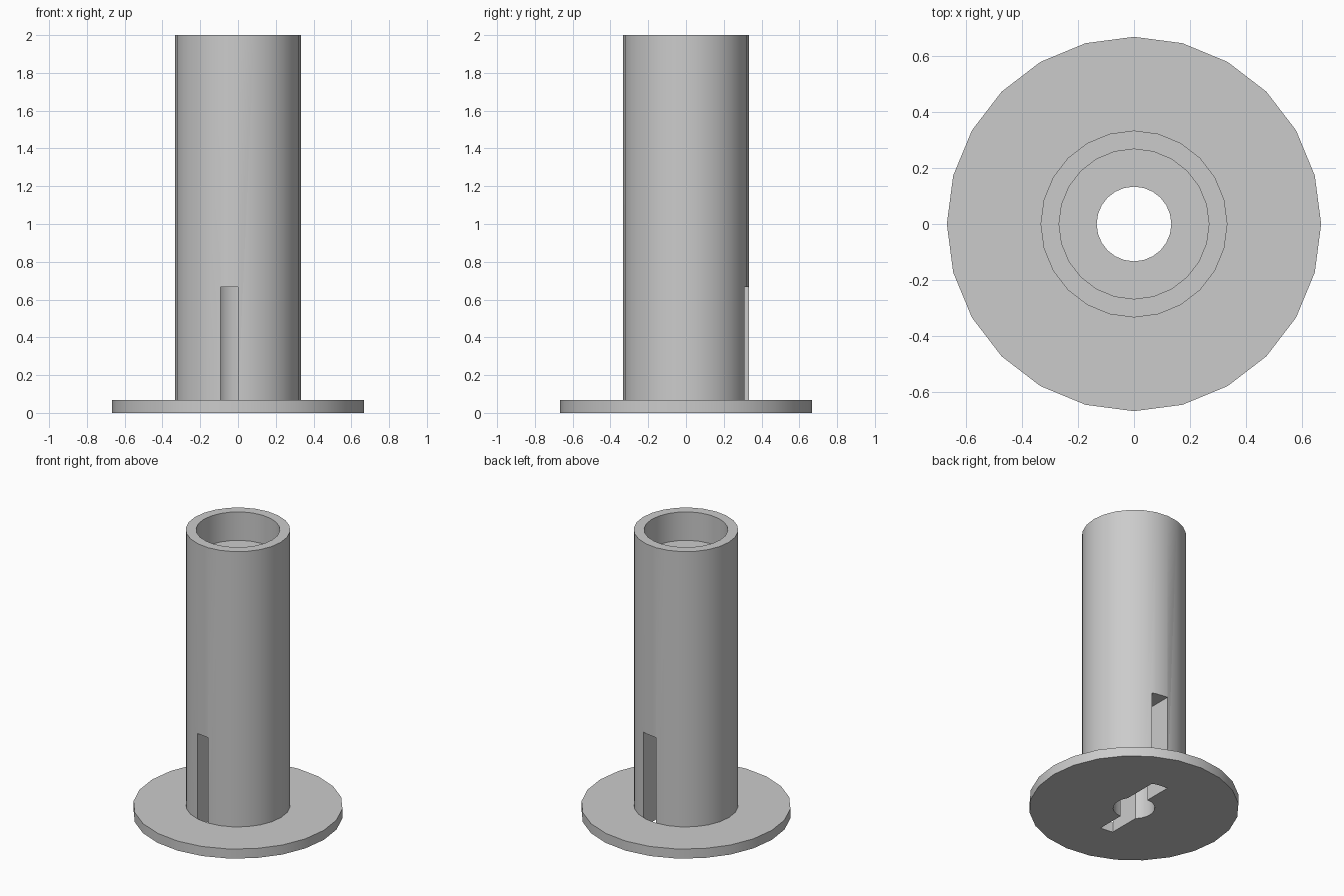
import bpy, bmesh
from math import sin, cos, pi, radians, sqrt

SIDES = 24
R_TUBE, R_FLANGE, R_CUP, R_BORE = 0.333, 0.667, 0.267, 0.133
H_FLANGE, H_SLOT, H_CUP = 0.067, 0.667, 1.8
SLOT_BACK, SLOT_FRONT = 0.112, 0.092

cube = bpy.data.objects.get("Cube")
if cube:
    bpy.data.objects.remove(cube, do_unlink=True)

grey = bpy.data.materials.new("light_grey")
grey.use_nodes = True
colour = (0.6, 0.6, 0.6, 1)
grey.diffuse_color = colour
grey.node_tree.nodes["Principled BSDF"].inputs["Base Color"].default_value = colour


def make_object(name, bm):
    bmesh.ops.recalc_face_normals(bm, faces=bm.faces[:])
    mesh = bpy.data.meshes.new(name)
    bm.to_mesh(mesh)
    bm.free()
    mesh.materials.append(grey)
    obj = bpy.data.objects.new(name, mesh)
    bpy.context.collection.objects.link(obj)
    return obj


def revolve(name, profile):
    """Spin a closed radius/height profile around z."""
    bm = bmesh.new()
    rings = [[bm.verts.new((r * cos(2 * pi * i / SIDES), r * sin(2 * pi * i / SIDES), z))
              for i in range(SIDES)] for r, z in profile]
    for a, b in zip(rings, rings[1:] + rings[:1]):
        for i in range(SIDES):
            j = (i + 1) % SIDES
            bm.faces.new((a[i], a[j], b[j], b[i]))
    return make_object(name, bm)


def prism(name, outline, z0, z1):
    """Extrude a flat outline upward."""
    bm = bmesh.new()
    face = bm.faces.new([bm.verts.new((x, y, z0)) for x, y in outline])
    top = bmesh.ops.extrude_face_region(bm, geom=[face])["geom"]
    bmesh.ops.translate(bm, vec=(0, 0, z1 - z0),
                        verts=[v for v in top if isinstance(v, bmesh.types.BMVert)])
    obj = make_object(name, bm)
    obj.hide_render = True
    return obj


# Flanged tube with a narrow bore and a wider cup at the top
body = revolve("flanged_tube", [
    (R_BORE, 0), (R_FLANGE, 0), (R_FLANGE, H_FLANGE), (R_TUBE, H_FLANGE),
    (R_TUBE, 2), (R_CUP, 2), (R_CUP, H_CUP), (R_BORE, H_CUP)])

# Offset slots on opposite sides: open below the flange and through the tube wall
cutters = []
for side, sign, width in (("back", 1, SLOT_BACK), ("front", -1, SLOT_FRONT)):
    r = R_TUBE * 0.999
    step = 2 * pi / SIDES
    a, b = (r * sin(step), r * cos(step)), (r * sin(2 * step), r * cos(2 * step))
    t = (width - a[0]) / (b[0] - a[0])
    arc = [(0, r), a, (width, a[1] + t * (b[1] - a[1]))]
    lower = [(0, 0.02)] + arc + [(width, 0.02)]
    upper = [(0, 0.2), (0, 0.4), (width, 0.4), (width, 0.2)]
    for part, outline, z0, z1 in (("lower", lower, -0.1, H_SLOT),
                                  ("upper", upper, H_FLANGE + 0.0005, H_SLOT)):
        points = [(sign * x, sign * y) for x, y in outline]
        cutters.append(prism(f"{side}_slot_cutter_{part}", points, z0, z1))

for cutter in cutters:
    mod = body.modifiers.new(cutter.name, "BOOLEAN")
    mod.operation = "DIFFERENCE"
    mod.solver = "EXACT"
    mod.object = cutter

# Bake the slots, then drop the cutters
depsgraph = bpy.context.evaluated_depsgraph_get()
cut_mesh = bpy.data.meshes.new_from_object(body.evaluated_get(depsgraph))
body.modifiers.clear()
body.data = cut_mesh
for cutter in cutters:
    bpy.data.objects.remove(cutter, do_unlink=True)

# Smooth round walls, sharp rims
bpy.ops.object.select_all(action="DESELECT")
body.select_set(True)
bpy.context.view_layer.objects.active = body
bpy.ops.object.shade_smooth_by_angle(angle=radians(30))
